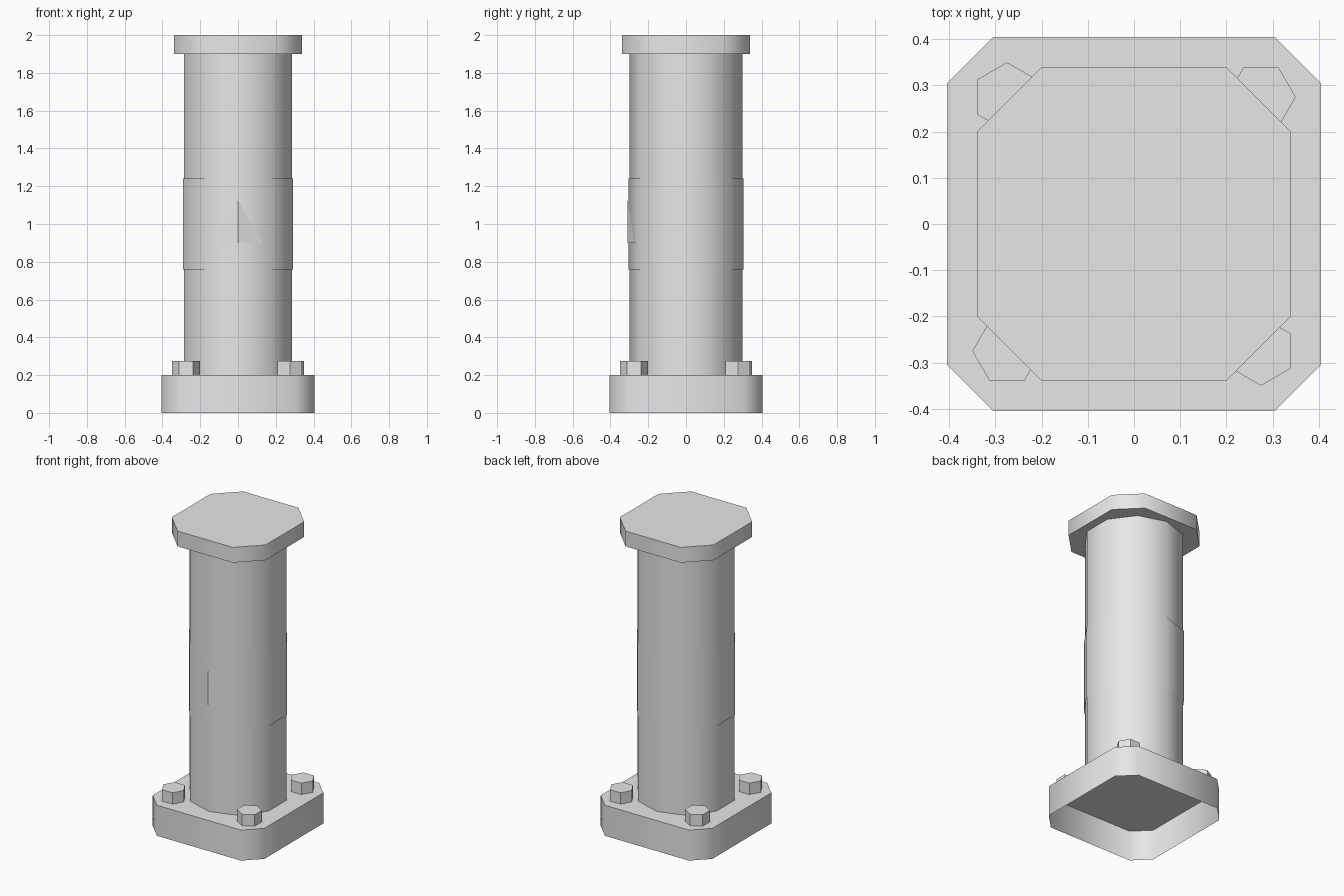
import bpy, bmesh, math
from math import sin, cos, pi

cube = bpy.data.objects.get("Cube")
if cube:
    bpy.data.objects.remove(cube, do_unlink=True)

# Single painted-metal grey
grey = bpy.data.materials.new("light_grey")
grey.use_nodes = True
colour = (0.8, 0.8, 0.8, 1)
grey.diffuse_color = colour
grey.node_tree.nodes["Principled BSDF"].inputs["Base Color"].default_value = colour


def finish(name, bm, angle=50):
    """Turn a bmesh into an object, smooth below the given edge angle."""
    mesh = bpy.data.meshes.new(name)
    bm.to_mesh(mesh)
    bm.free()
    mesh.materials.append(grey)
    for p in mesh.polygons:
        p.use_smooth = True
    mesh.set_sharp_from_angle(angle=math.radians(angle))
    obj = bpy.data.objects.new(name, mesh)
    bpy.context.collection.objects.link(obj)
    return obj


def prism(name, outline, z0, z1, top=True, bottom=True):
    """Extrude a counter-clockwise outline from z0 to z1."""
    bm = bmesh.new()
    low = [bm.verts.new((x, y, z0)) for x, y in outline]
    high = [bm.verts.new((x, y, z1)) for x, y in outline]
    n = len(outline)
    for i in range(n):
        j = (i + 1) % n
        bm.faces.new((low[i], low[j], high[j], high[i]))
    if top:
        bm.faces.new(high)
    if bottom:
        bm.faces.new(low[::-1])
    return finish(name, bm)


def ring(sides, radius, start, cx=0, cy=0):
    angles = [start + 2 * pi * i / sides for i in range(sides)]
    return [(cx + radius * cos(a), cy + radius * sin(a)) for a in angles]


def chamfered_square(half, flat):
    corner = [(half, flat), (flat, half)]
    points = []
    for _ in range(4):
        points += corner
        corner = [(-y, x) for x, y in corner]
    return points


# Hollow base, open underneath
prism("base", chamfered_square(0.405, 0.305), 0, 0.2, bottom=False)

# Ten-sided column, its thin middle band and the top cap
prism("column", ring(10, 0.3, pi / 2), 0.2, 1.9, top=False, bottom=False)
prism("middle_band", ring(10, 0.305, pi / 2), 0.76, 1.24, top=False, bottom=False)
prism("cap", chamfered_square(0.34, 0.2), 1.9, 2.0)

# Hexagonal bolts on the base corners, each a quarter turn from the last
for name, sx, sy in (("back_left", 1, 1), ("back_right", -1, 1),
                     ("front_right", -1, -1), ("front_left", 1, -1)):
    start = 0 if sx == sy else pi / 2
    prism(name + "_bolt", ring(6, 0.075, start, 0.275 * sx, 0.275 * sy),
          0.2, 0.275, bottom=False)

# Triangular plate folded over the front edge of the column
bm = bmesh.new()
apex = bm.verts.new((0, -0.309, 1.125))
foot = bm.verts.new((0, -0.309, 0.9))
left = bm.verts.new((0.13, -0.267, 0.9))
right = bm.verts.new((-0.13, -0.267, 0.9))
bm.faces.new((foot, left, apex))
bm.faces.new((right, foot, apex))
finish("triangle_plate", bm, angle=20)
